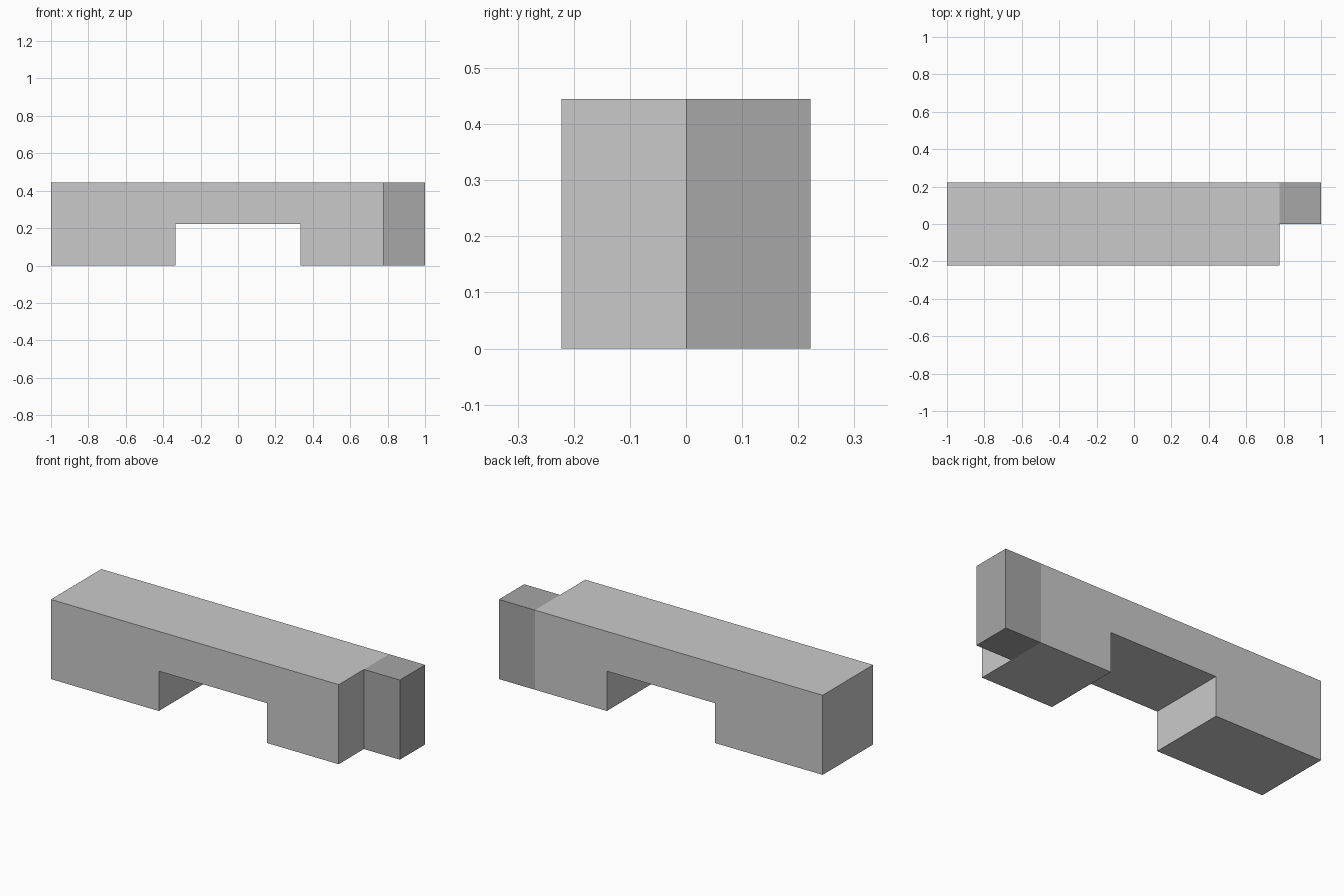
import bpy
import bmesh

if "Cube" in bpy.data.objects:
    bpy.data.objects.remove(bpy.data.objects["Cube"])

U = 2 / 9  # the model sits on a grid of 9 x 2 x 2 units


def make_material(name, value):
    mat = bpy.data.materials.new(name)
    mat.diffuse_color = (value, value, value, 1)
    mat.use_nodes = True
    mat.node_tree.nodes["Principled BSDF"].inputs["Base Color"].default_value = mat.diffuse_color
    return mat


def extrude_profile(name, profile, y0, y1, mat):
    """Extrude an x-z outline (in grid units) from y0 to y1."""
    bm = bmesh.new()
    face = bm.faces.new([bm.verts.new((x * U, y0 * U, z * U)) for x, z in profile])
    geom = bmesh.ops.extrude_face_region(bm, geom=[face])["geom"]
    verts = [g for g in geom if isinstance(g, bmesh.types.BMVert)]
    bmesh.ops.translate(bm, verts=verts, vec=(0, (y1 - y0) * U, 0))
    bmesh.ops.recalc_face_normals(bm, faces=bm.faces)
    mesh = bpy.data.meshes.new(name)
    bm.to_mesh(mesh)
    bm.free()
    mesh.materials.append(mat)
    obj = bpy.data.objects.new(name, mesh)
    bpy.context.collection.objects.link(obj)
    return obj


light_grey = make_material("light_grey", 0.59)
mid_grey = make_material("mid_grey", 0.385)

# Long bar with a notch cut out of its underside
extrude_profile("notched_bar",
                [(-4.5, 0), (-1.5, 0), (-1.5, 1), (1.5, 1), (1.5, 0),
                 (3.5, 0), (3.5, 2), (-4.5, 2)],
                -1, 1, light_grey)

# Darker half-width tab at the right end, flush with the back
extrude_profile("end_tab", [(3.5, 0), (4.5, 0), (4.5, 2), (3.5, 2)],
                0, 1, mid_grey)
